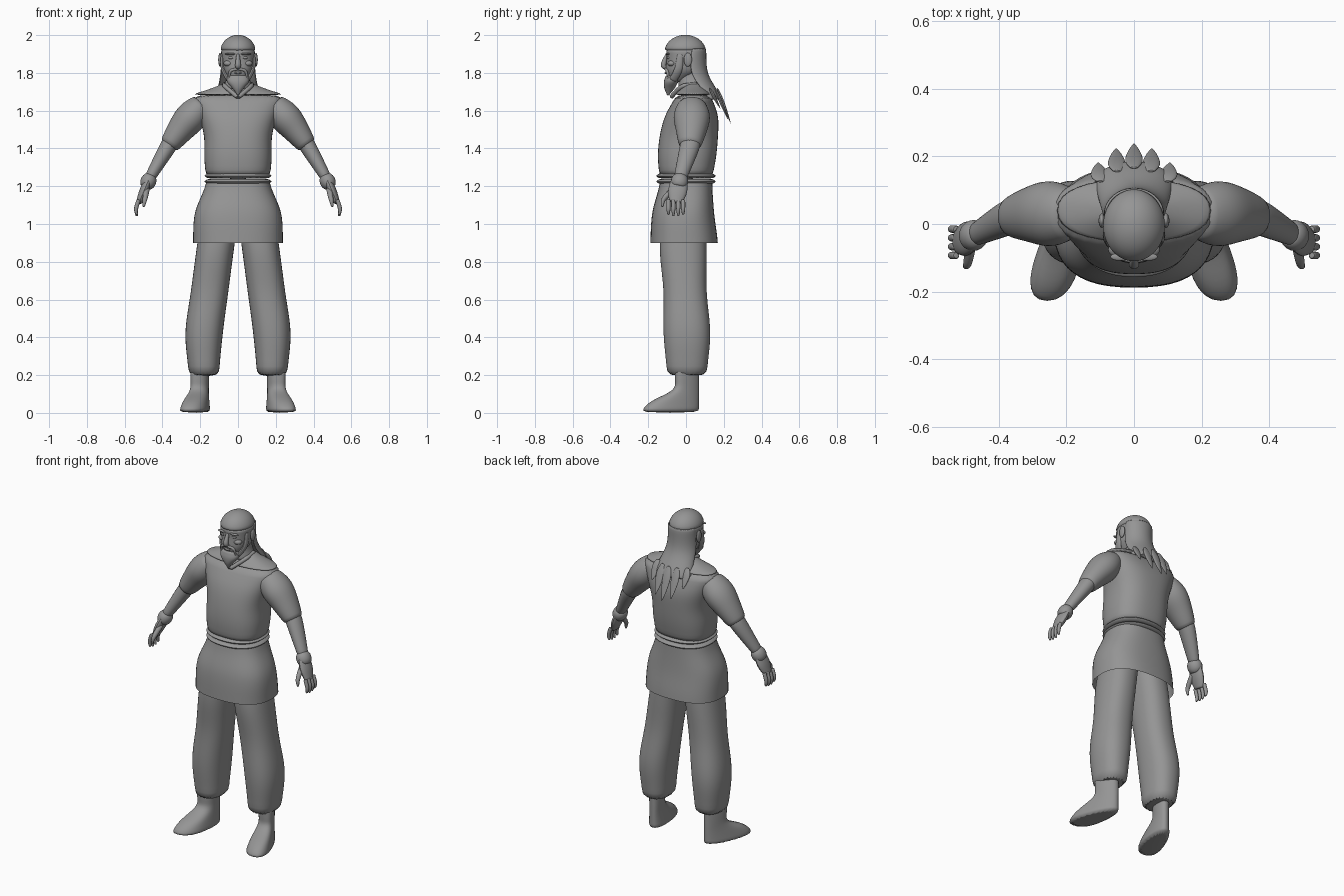
import bpy, bmesh, math
from mathutils import Vector

if "Cube" in bpy.data.objects:
    bpy.data.objects.remove(bpy.data.objects["Cube"])

grey = bpy.data.materials.new("plain_grey")
grey.use_nodes = True
grey.diffuse_color = (.3, .3, .3, 1)
grey.node_tree.nodes["Principled BSDF"].inputs["Base Color"].default_value = grey.diffuse_color


def finish(name, bm, mirror, thickness=0):
    """Turn a bmesh into a smooth, optionally mirrored part."""
    bmesh.ops.recalc_face_normals(bm, faces=bm.faces)
    mesh = bpy.data.meshes.new(name)
    bm.to_mesh(mesh)
    bm.free()
    part = bpy.data.objects.new(name, mesh)
    bpy.context.collection.objects.link(part)
    mesh.materials.append(grey)
    bpy.ops.object.select_all(action='DESELECT')
    part.select_set(True)
    bpy.context.view_layer.objects.active = part
    bpy.ops.object.shade_smooth_by_angle(angle=math.radians(50))
    if thickness:
        part.modifiers.new("Thickness", 'SOLIDIFY').thickness = thickness
    if mirror:
        part.modifiers.new("Mirror", 'MIRROR')
    part.modifiers.new("Subdivision", 'SUBSURF').levels = 1


def curve(keys, t):
    """Smooth value at t along evenly spaced keys (numbers or vectors)."""
    last = len(keys) - 1
    i = min(int(t * last), last - 1)
    f = t * last - i
    start, end = keys[i], keys[i + 1]
    slope_in = (end - keys[max(i - 1, 0)]) / 2
    slope_out = (keys[min(i + 2, last)] - start) / 2
    ease = f * f * (3 - 2 * f)
    return (start + (end - start) * ease + slope_in * (f * (1 - f) * (1 - f))
            - slope_out * (f * f * (1 - f)))


def bridge(bm, rows, closed=True):
    count = len(rows[0])
    for lower, upper in zip(rows, rows[1:]):
        for i in range(count if closed else count - 1):
            j = (i + 1) % count
            bm.faces.new((lower[i], lower[j], upper[j], upper[i]))


def cap(bm, rows):
    bm.faces.new(rows[0])
    bm.faces.new(rows[-1])


def rounded(value, power):
    return math.copysign(abs(value) ** (2 / power), value)


def stack(name, low, high, width, front, back, centre=(0, 0), power=2.3,
          steps=10, sides=24, lean=0, capped=True, mirror=False):
    """Horizontal rings from low to high, shaped by keyed half width, front and back."""
    bm = bmesh.new()
    rows = []
    for step in range(steps + 1):
        t = step / steps
        half, near, far = curve(width, t), curve(front, t), curve(back, t)
        row = []
        for i in range(sides):
            angle = math.tau * i / sides
            across = rounded(math.cos(angle), power)
            along = rounded(math.sin(angle), power)
            y = (near + far + along * (far - near)) / 2
            x = curve(centre, t) + half * across * (1 - lean * along) - lean * y
            row.append(bm.verts.new((x, y, low + (high - low) * t)))
        rows.append(row)
    bridge(bm, rows)
    if capped:
        cap(bm, rows)
    finish(name, bm, mirror)


def limb(name, points, radii, depth=1, steps=8, sides=12, mirror=True):
    """Tube along a smooth path; depth scales its section along y."""
    bm = bmesh.new()
    path = [Vector(p) for p in points]
    centres = [curve(path, step / steps) for step in range(steps + 1)]
    rows = []
    for step, centre in enumerate(centres):
        tangent = centres[min(step + 1, steps)] - centres[max(step - 1, 0)]
        side = tangent.cross(Vector((0, 1, 0))).normalized()
        deep = side.cross(tangent).normalized() * depth
        radius = curve(radii, step / steps)
        angles = [math.tau * i / sides for i in range(sides)]
        rows.append([bm.verts.new(centre + (side * math.cos(a) + deep * math.sin(a)) * radius)
                     for a in angles])
    bridge(bm, rows)
    cap(bm, rows)
    finish(name, bm, mirror)


def blob(name, location, scale, mirror=False, flat_base=False):
    """Ellipsoid, or only its upper half on a flat base."""
    bm = bmesh.new()
    bmesh.ops.create_uvsphere(bm, u_segments=20, v_segments=12, radius=1)
    if flat_base:
        lower = [v for v in bm.verts if v.co.z < -.01]
        bmesh.ops.delete(bm, geom=lower, context='VERTS')
        bmesh.ops.holes_fill(bm, edges=bm.edges)
    bmesh.ops.scale(bm, vec=scale, verts=bm.verts)
    bmesh.ops.translate(bm, vec=location, verts=bm.verts)
    finish(name, bm, mirror)


# Vest with sloping yoke and collar
stack("vest", 1.24, 1.69, width=(.17, .18, .18, .21, .25), front=(-.14, -.15, -.14, -.11, -.05),
      back=(.14, .16, .17, .17, .13), power=2.5, sides=32)
stack("vest_yoke", 1.68, 1.75, width=(.25, .15, .07), front=(-.06, -.03, 0),
      back=(.14, .11, .08), steps=6, sides=32)
limb("collar", [(.07, .06, 1.74), (.07, -.02, 1.73), (0, -.08, 1.67)], radii=(.012, .012))

# Belt made of two rolls, and the open skirt
for name, low in (("lower_belt", 1.21), ("upper_belt", 1.24)):
    stack(name, low, low + .03, width=(.16, .18, .16), front=(-.14, -.16, -.14),
          back=(.14, .16, .14), steps=6)
stack("skirt", .9, 1.22, width=(.24, .23, .17), front=(-.19, -.18, -.14),
      back=(.17, .15, .14), power=2.5, capped=False)

# Baggy trousers and bare feet
stack("trouser_leg", .19, 1.1, width=(.08, .1, .1, .1, .1), centre=(.18, .18, .15, .12, .09),
      front=(-.1, -.12, -.12, -.14, -.12), back=(.11, .13, .11, .11, .1), steps=16, mirror=True)
stack("foot", 0, .24, width=(.07, .06, .045, .045, .045), centre=(.2, .2, .2),
      front=(-.24, -.19, -.07, -.06, -.06), back=(.07, .07), lean=.25, mirror=True)

# Arms share these joints
shoulder = Vector((.18, .03, 1.64))
biceps = Vector((.28, .03, 1.53))
elbow = Vector((.37, .02, 1.41))
wrist = Vector((.475, -.035, 1.23))
knuckles = Vector((.525, -.055, 1.11))
limb("sleeve", [shoulder, biceps, elbow], radii=(.06, .086, .07, .05), depth=1.15, sides=20)
limb("forearm", [biceps.lerp(elbow, .7), elbow, wrist], radii=(.04, .046, .028), depth=1.2)
limb("wrist_band", [elbow.lerp(wrist, .85), wrist.lerp(knuckles, .3)],
     radii=(.03, .042, .042, .03), depth=1.1)

# Hands
limb("palm", [wrist, wrist.lerp(knuckles, .5), knuckles], radii=(.022, .025, .016), depth=2.1)
for finger in range(4):
    base = knuckles + Vector((0, .04 - .026 * finger, .02))
    middle = base + Vector((.015, 0, -.05))
    tip = base + Vector((.01, 0, -.08 - .01 * math.sin(finger)))
    limb("finger", [base, middle, tip], radii=(.012, .012, .006), sides=8)
thumb_tip = Vector((.5, -.125, 1.09))
limb("thumb", [wrist.lerp(thumb_tip, .3), wrist.lerp(thumb_tip, .7) - Vector((0, .02, 0)), thumb_tip],
     radii=(.018, .014, .006), sides=8)

# Neck, head and cap of hair
stack("neck", 1.71, 1.85, width=(.08, .06, .06), front=(-.04, -.04), back=(.1, .08))
stack("head", 1.75, 1.93, width=(.04, .078, .088, .09), front=(-.09, -.107, -.104, -.106),
      back=(-.02, .08, .1, .1))
blob("hair_cap", (0, -.004, 1.91), (.097, .113, .092), flat_base=True)

# Face
limb("nose", [(0, -.1, 1.9), (0, -.12, 1.84), (0, -.1, 1.83)], radii=(.008, .016, .01), mirror=False)
blob("eye", (.035, -.09, 1.88), (.017, .012, .008), mirror=True)
blob("eyebrow", (.04, -.097, 1.9), (.03, .012, .006), mirror=True)
blob("cheekbone", (.05, -.075, 1.85), (.027, .023, .017), mirror=True)
blob("lower_lip", (0, -.106, 1.8), (.02, .008, .006))
blob("ear", (.095, .01, 1.87), (.01, .022, .037), mirror=True)

# Facial hair
limb("moustache", [(0, -.11, 1.82), (.04, -.1, 1.81), (.05, -.09, 1.76)],
     radii=(.007, .009, .004), sides=8)
limb("sideburn", [(.083, -.03, 1.9), (.08, -.04, 1.82), (.05, -.07, 1.76)],
     radii=(.008, .011, .011), depth=2)
stack("beard", 1.68, 1.79, width=(.003, .03, .06, .06), front=(-.1, -.115, -.118, -.108),
      back=(-.09, -.06, -.04, -.02), sides=16)

# Long hair: a curved sheet down the back, ending in pointed locks
bm = bmesh.new()
rows = []
for step in range(9):
    t = step / 8
    half = curve((.09, .095, .12), t)
    edge = curve((.03, .03, .12), t)
    middle = curve((.108, .118, .19), t)
    angles = [math.pi * (i / 12 - .5) for i in range(13)]
    rows.append([bm.verts.new((half * math.sin(a), edge + (middle - edge) * math.cos(a), 1.93 - .27 * t))
                 for a in angles])
bridge(bm, rows, closed=False)
finish("back_hair", bm, mirror=False, thickness=.01)
for lock in range(-2, 3):
    spread = lock * lock
    root = Vector((lock * .05, .165 - .01 * spread, 1.72))
    tip = Vector((lock * .053, .238 - .014 * spread, 1.53 + .02 * spread))
    limb("hair_lock", [root, tip], radii=(.01, .028, .018, .001), depth=.35, mirror=False)
